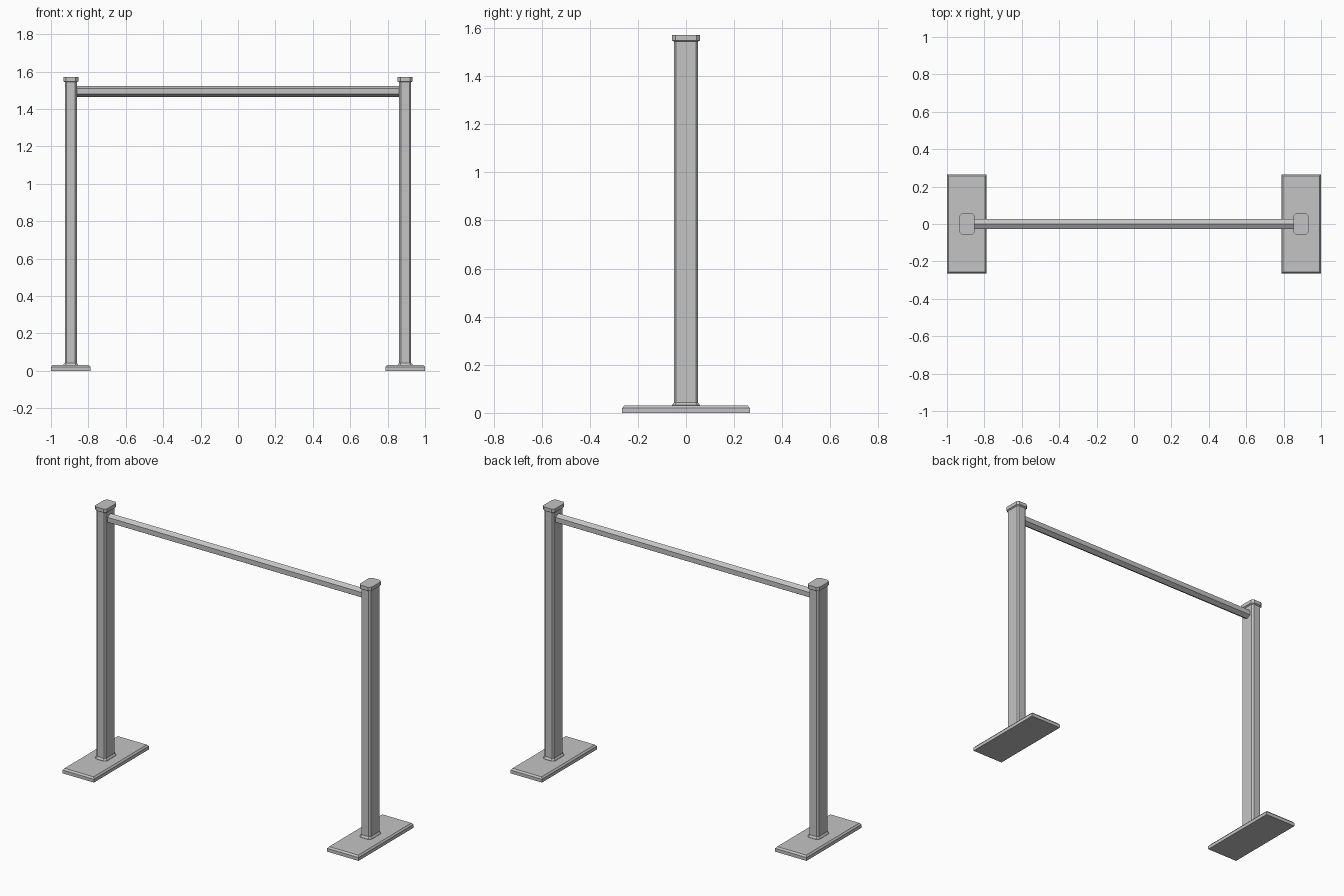
import bpy, bmesh, math

cube = bpy.data.objects.get("Cube")
if cube:
    bpy.data.objects.remove(cube, do_unlink=True)

grey = bpy.data.materials.new("grey_metal")
grey.use_nodes = True
GREY = (0.55, 0.55, 0.55, 1)
grey.diffuse_color = GREY
grey.node_tree.nodes["Principled BSDF"].inputs["Base Color"].default_value = GREY

POST_X = 0.894
BAR_Z, BAR_RADIUS = 1.494, 0.03


def skin(name, outlines, location):
    """Solid through a row of matching outlines, capped at both ends."""
    bm = bmesh.new()
    rings = [[bm.verts.new(p) for p in outline] for outline in outlines]
    for low, high in zip(rings, rings[1:]):
        for i in range(len(low)):
            j = (i + 1) % len(low)
            bm.faces.new((low[i], low[j], high[j], high[i]))
    bm.faces.new(rings[0][::-1])
    bm.faces.new(rings[-1])
    bmesh.ops.recalc_face_normals(bm, faces=bm.faces)
    mesh = bpy.data.meshes.new(name)
    bm.to_mesh(mesh)
    bm.free()
    mesh.materials.append(grey)
    obj = bpy.data.objects.new(name, mesh)
    obj.location = location
    bpy.context.collection.objects.link(obj)


def rectangle(z, hx, hy, cut):
    """Outline of a level rectangle, with cut corners when cut is above zero."""
    if cut == 0:
        return [(hx, -hy, z), (hx, hy, z), (-hx, hy, z), (-hx, -hy, z)]
    return [(hx - cut, -hy, z), (hx, cut - hy, z), (hx, hy - cut, z), (hx - cut, hy, z),
            (cut - hx, hy, z), (-hx, hy - cut, z), (-hx, cut - hy, z), (cut - hx, -hy, z)]


def stack(name, sections, x):
    skin(name, [rectangle(*s) for s in sections], (x, 0, 0))


for side, x in (("left", POST_X), ("right", -POST_X)):
    # Foot plate with a bevelled upper edge
    stack(side + "_foot_plate", [(0, 0.106, 0.265, 0), (0.02, 0.106, 0.265, 0),
                                 (0.03, 0.098, 0.257, 0)], x)
    # Flared collar where the post meets the plate
    stack(side + "_collar", [(0.028, 0.04, 0.058, 0.014), (0.032, 0.04, 0.058, 0.014),
                             (0.043, 0.032, 0.05, 0.009)], x)
    # Upright post with cut corners
    stack(side + "_post", [(0.03, 0.032, 0.05, 0.009), (1.555, 0.032, 0.05, 0.009)], x)
    # Cap
    stack(side + "_cap", [(1.543, 0.032, 0.05, 0.009), (1.548, 0.04, 0.058, 0.014),
                          (1.57, 0.04, 0.058, 0.014)], x)

# Hexagonal crossbar, ridge upwards
hexagon = [(BAR_RADIUS * math.sin(i * math.pi / 3), BAR_RADIUS * math.cos(i * math.pi / 3))
           for i in range(6)]
bar_end = POST_X - 0.025
skin("crossbar", [[(x, y, z) for y, z in hexagon] for x in (-bar_end, bar_end)], (0, 0, BAR_Z))
